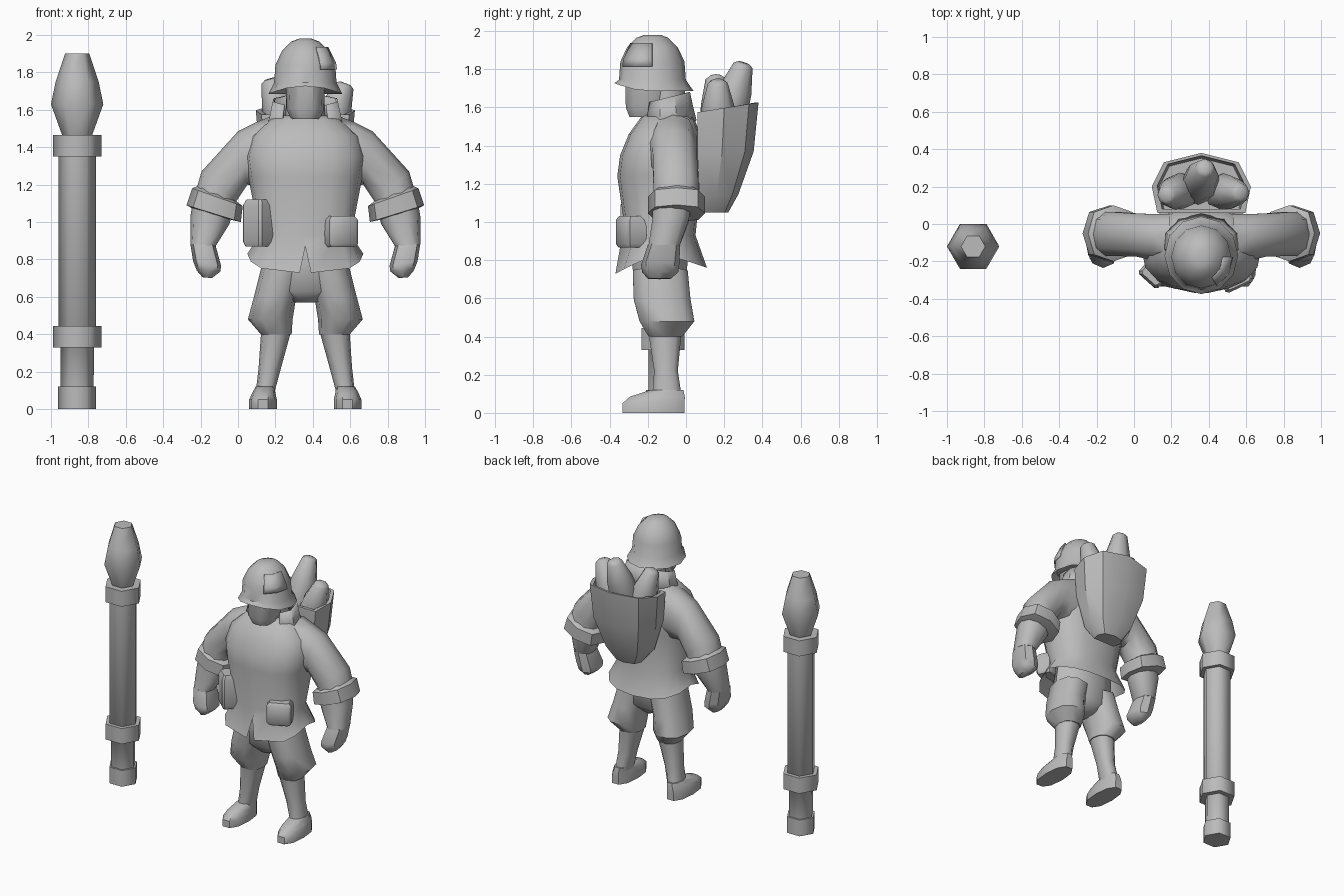
import bpy, bmesh, math
from mathutils import Matrix, Vector

if "Cube" in bpy.data.objects:
    bpy.data.objects.remove(bpy.data.objects["Cube"])

CX = 0.36  # figure's centre line

grey = bpy.data.materials.new("plain grey")
grey.diffuse_color = (0.5, 0.5, 0.5, 1)
grey.use_nodes = True
grey.node_tree.nodes["Principled BSDF"].inputs["Base Color"].default_value = grey.diffuse_color


def ring(xo, zo, xi, zi, y0, y1, n=10, p=1.0, a0=0.0):
    """Loop between an outer and an inner (x, z) point, spanning y0..y1; p < 1 is boxier."""
    pts = []
    for k in range(n):
        a = a0 + 2 * math.pi * k / n
        c, s = math.cos(a), math.sin(a)
        c = math.copysign(abs(c) ** p, c) if abs(c) > 1e-6 else 0
        s = math.copysign(abs(s) ** p, s) if abs(s) > 1e-6 else 0
        pts.append(Vector(((xo + xi) / 2 + c * (xo - xi) / 2, (y0 + y1) / 2 + s * (y1 - y0) / 2,
                           (zo + zi) / 2 + c * (zo - zi) / 2)))
    return pts


def flat(z, hw, y0, y1, **kw):
    return ring(hw, z, -hw, z, y0, y1, **kw)


def skin(name, rings, caps=(True, True), closed=True, side=1, cx=CX, angle=40, thick=0):
    """Bridge loops of points into one part."""
    bm = bmesh.new()
    loops = [[bm.verts.new((cx + side * p.x, p.y, p.z)) for p in r] for r in rings]
    n = len(loops[0])
    for a, b in zip(loops, loops[1:]):
        for k in range(n if closed else n - 1):
            j = (k + 1) % n
            bm.faces.new((a[k], a[j], b[j], b[k]))
    if caps[0]:
        bm.faces.new(loops[0][::-1])
    if caps[1]:
        bm.faces.new(loops[-1])
    bmesh.ops.recalc_face_normals(bm, faces=bm.faces)
    me = bpy.data.meshes.new(name)
    bm.to_mesh(me)
    bm.free()
    me.materials.append(grey)
    ob = bpy.data.objects.new(name, me)
    bpy.context.collection.objects.link(ob)
    if thick:
        mod = ob.modifiers.new("thickness", 'SOLIDIFY')
        mod.thickness, mod.offset = thick, 0
    bpy.ops.object.select_all(action='DESELECT')
    ob.select_set(True)
    bpy.context.view_layer.objects.active = ob
    bpy.ops.object.shade_smooth_by_angle(angle=math.radians(angle))
    return ob


def turned(name, profile, n=6, loc=(0, 0, 0), tilt=(0, 0), cx=CX):
    """Many-sided spindle from (z, radius) pairs, leaned along x and y."""
    m = (Matrix.Translation(loc) @ Matrix.Rotation(tilt[0], 4, 'Y')
         @ Matrix.Rotation(-tilt[1], 4, 'X'))
    skin(name, [[m @ v for v in flat(z, r, -r, r, n=n)] for z, r in profile], cx=cx, angle=65)


def limb(part, *rows, n=10, p=0.85):
    """Mirrored pair; each row is outer x, z, inner x, z, front y, back y."""
    for side, label in ((-1, "right"), (1, "left")):
        skin(f"{label}_{part}", [ring(*r, n=n, p=p) for r in rows], side=side, angle=45)


# --- launcher standing beside the figure
def launcher(part, *profile):
    turned("launcher_" + part, profile, loc=(0, -0.12, 0), cx=-0.86)


launcher("tube", (0.06, 0.088), (0.38, 0.09), (0.39, 0.1), (1.42, 0.1))
launcher("warhead", (1.45, 0.075), (1.63, 0.14), (1.75, 0.115), (1.9, 0.065))
launcher("foot", (0, 0.102), (0.12, 0.102))
for label, z in (("lower_collar", 0.33), ("upper_collar", 1.35)):
    launcher(label, (z, 0.13), (z + 0.115, 0.13))

# --- jacket body with flared, notched skirt
hem = flat(0.8, 0.31, -0.385, 0.11, n=16, p=0.8)
for k, v in enumerate(hem):
    s = math.sin(2 * math.pi * k / 16)
    v.z = 0.83 - 0.07 * s if s > 0 else 0.83 + 0.11 * s
hem[12].z = 0.87                       # slit at the front
hem[12].y += 0.04
hem[11].x, hem[13].x = -0.03, 0.03
body = [flat(z, hw, y0, y1, n=16, p=0.8) for z, hw, y0, y1 in (
    (0.93, 0.245, -0.315, 0.05), (1.24, 0.305, -0.36, 0.08), (1.35, 0.32, -0.345, 0.08),
    (1.46, 0.29, -0.30, 0.075), (1.55, 0.19, -0.235, 0.04), (1.57, 0.12, -0.2, 0.0))]
skin("jacket", [hem] + body, caps=(False, True), angle=45)
skin("hips", [flat(0.57, 0.06, -0.22, -0.05), flat(0.63, 0.22, -0.27, 0.0),
              flat(0.78, 0.235, -0.29, 0.015), flat(0.95, 0.22, -0.27, 0.02)], angle=50)

# --- standing collar, open at the front
arc = [math.radians(-50 + 35 * k) for k in range(9)]
skin("collar", [[Vector((hw * math.cos(a), -0.1 + (hw - 0.06) * math.sin(a),
                         z + 0.03 * math.sin(a))) for a in arc]
                for z, hw in ((1.50, 0.21), (1.58, 0.19), (1.65, 0.175))],
     caps=(False, False), closed=False, thick=0.012)

# --- head and helmet
skin("neck", [flat(1.48, 0.11, -0.2, 0.0), flat(1.72, 0.1, -0.2, 0.0)])
skin("head", [flat(1.55, 0.075, -0.30, -0.1, p=0.8), flat(1.60, 0.1, -0.32, -0.08, p=0.8),
              flat(1.8, 0.107, -0.325, -0.05, p=0.8)])
dome = [flat(z, r, -0.176 - r - 0.008, -0.176 + r + 0.008, n=12) for z, r in (
    (1.745, 0.167), (1.84, 0.16), (1.915, 0.125), (1.965, 0.075), (1.98, 0.035))]
brim = flat(1.69, 0.197, -0.375, 0.04, n=12)
for v in brim:
    v.z = 1.685 + 0.04 * max(0, -(v.y + 0.17) / 0.2) ** 2
inner = [Vector((v.x * 0.8, -0.17 + (v.y + 0.17) * 0.8, v.z + 0.03)) for v in brim]
skin("helmet", [inner, brim] + dome, angle=38)
patch = [[Vector((hw * math.cos(a), -0.177 + (hw + 0.012) * math.sin(a), z))
          for a in (math.radians(d) for d in (-60, -30, 0))]
         for z, hw in ((1.815, 0.166), (1.85, 0.16), (1.935, 0.118))]
skin("helmet_patch", patch, caps=(False, False), closed=False, thick=0.009)

# --- arms
limb("sleeve", (0.17, 1.57, 0.17, 1.2, -0.19, 0.06), (0.26, 1.535, 0.26, 1.19, -0.2, 0.06),
     (0.36, 1.485, 0.31, 1.2, -0.18, 0.06), (0.555, 1.27, 0.37, 1.11, -0.175, 0.07),
     (0.59, 1.15, 0.37, 1.07, -0.175, 0.07))
limb("cuff", (0.56, 1.2, 0.38, 1.12, -0.15, 0.05), (0.605, 1.18, 0.335, 1.085, -0.2, 0.1),
     (0.635, 1.09, 0.345, 1.0, -0.2, 0.1), (0.6, 1.07, 0.39, 1.01, -0.16, 0.05), n=8, p=0.8)
limb("forearm", (0.6, 1.12, 0.39, 1.05, -0.18, 0.03), (0.615, 1.03, 0.405, 0.99, -0.18, 0.02),
     (0.615, 0.88, 0.48, 0.87, -0.2, -0.03))
limb("hand", (0.615, 0.885, 0.48, 0.875, -0.2, -0.03), (0.6, 0.79, 0.45, 0.765, -0.235, -0.035),
     (0.58, 0.74, 0.455, 0.735, -0.23, -0.04), (0.55, 0.705, 0.5, 0.7, -0.2, -0.08), n=8, p=0.8)

# --- legs
limb("trouser_leg", (0.235, 0.76, 0.0, 0.72, -0.285, 0.015), (0.275, 0.6, 0.05, 0.59, -0.28, 0.03),
     (0.307, 0.48, 0.068, 0.48, -0.25, 0.05), (0.238, 0.4, 0.073, 0.4, -0.2, -0.015))
limb("shin", (0.236, 0.42, 0.075, 0.42, -0.2, -0.02), (0.25, 0.22, 0.13, 0.22, -0.17, -0.04),
     (0.265, 0.09, 0.165, 0.09, -0.18, -0.02))
limb("boot", (0.30, 0.0, 0.152, 0.0, -0.34, 0.0), (0.30, 0.05, 0.152, 0.05, -0.34, 0.0),
     (0.285, 0.085, 0.16, 0.085, -0.3, 0.0), (0.265, 0.12, 0.165, 0.12, -0.19, -0.01))


# --- belt pouches, soft boxes turned to follow the waist
def pouch(name, loc, size, turn):
    m = Matrix.Translation(loc) @ Matrix.Rotation(math.radians(turn), 4, 'Z')
    w, d, h = (s / 2 for s in size)
    rows = [(-h, 0.85), (-h * 0.8, 1), (h * 0.75, 1), (h, 0.8)]
    skin(name, [[m @ v for v in flat(z, w * f, -d * f, d * f, n=8, p=0.25, a0=math.pi / 8)]
                for z, f in rows])


pouch("tall_pouch", (-0.245, -0.255, 0.995), (0.14, 0.14, 0.25), -42)
pouch("wide_pouch", (0.185, -0.285, 0.95), (0.17, 0.12, 0.165), 25)

# --- back basket: flat against the back, rounded behind, open on top
half = [(0.235, 0.06), (0.265, 0.2), (0.2, 0.33)]
outline = [(-x, y) for x, y in half] + [(0, 0.38)] + half[::-1]
levels = [(1.05, 0.38, 0.1, 0), (1.13, 0.64, 0.07, 0.05), (1.36, 0.92, 0.06, 0.03),
          (1.575, 1, 0.06, 0.16), (1.575, 0.89, 0.08, 0.16), (1.46, 0.85, 0.08, 0)]
skin("back_basket", [[Vector((x * s, y0 + (y - 0.06) * s, z + (y - 0.06) * slope))
                      for x, y in outline] for z, s, y0, slope in levels], angle=35)

# --- spare rockets poking out of the basket
nose = [(-0.35, 0.06), (-0.06, 0.1), (0.06, 0.088), (0.2, 0.052), (0.215, 0.03)]
for label, loc, tilt in (("middle", (0.0, 0.24, 1.63), (0.1, 0.3)),
                         ("right", (-0.13, 0.17, 1.56), (-0.28, -0.08)),
                         ("left", (0.14, 0.17, 1.54), (0.35, -0.02))):
    turned("spare_rocket_" + label, nose, n=8, loc=loc, tilt=tilt)
